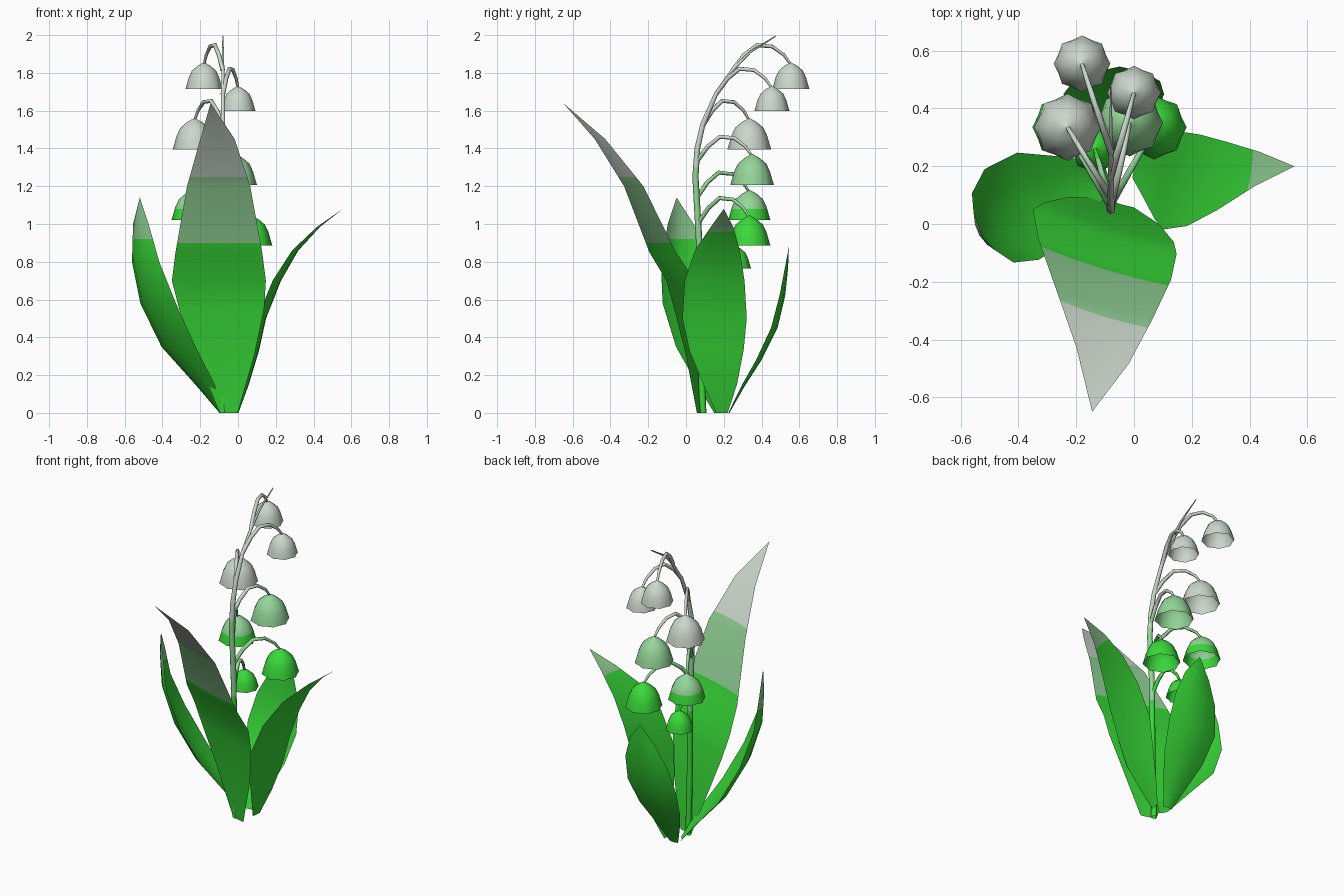
import bpy, bmesh
from math import cos, sin, pi, radians
from mathutils import Vector

cube = bpy.data.objects.get("Cube")
if cube:
    bpy.data.objects.remove(cube, do_unlink=True)


def material(name, rgb):
    mat = bpy.data.materials.new(name)
    mat.use_nodes = True
    mat.diffuse_color = (*rgb, 1)
    bsdf = mat.node_tree.nodes["Principled BSDF"]
    bsdf.inputs["Base Color"].default_value = (*rgb, 1)
    bsdf.inputs["Roughness"].default_value = 0.8
    return mat


SILVER = material("silver_white", (0.60, 0.68, 0.60))
FLOWER_BANDS = [material("fresh_green", (0.042, 0.70, 0.042)),
                material("pale_green", (0.30, 0.67, 0.32)), SILVER]
LEAF_BANDS = [material("leaf_green", (0.036, 0.64, 0.036)),
              material("leaf_pale_green", (0.27, 0.60, 0.285)), SILVER]


def loft(name, rings, closed, bands, heights):
    """Skin rows of points, then colour the faces in bands split at two heights."""
    bm = bmesh.new()
    rows = [[bm.verts.new(p) for p in ring] for ring in rings]
    n = len(rows[0])
    for low, high in zip(rows, rows[1:]):
        for i in range(n if closed else n - 1):
            j = (i + 1) % n
            bm.faces.new((low[i], low[j], high[j], high[i]))
    bmesh.ops.remove_doubles(bm, verts=bm.verts, dist=0.0005)
    for z in heights:
        bmesh.ops.bisect_plane(bm, geom=bm.verts[:] + bm.edges[:] + bm.faces[:],
                               plane_co=(0, 0, z), plane_no=(0, 0, 1))
    bmesh.ops.recalc_face_normals(bm, faces=bm.faces)
    for face in bm.faces:
        z = face.calc_center_median().z
        face.material_index = sum(z > h for h in heights)
        face.smooth = True
    mesh = bpy.data.meshes.new(name)
    bm.to_mesh(mesh)
    bm.free()
    for mat in bands:
        mesh.materials.append(mat)
    obj = bpy.data.objects.new(name, mesh)
    bpy.context.collection.objects.link(obj)


def leaf(name, spine, yaw, cup, pale_from):
    """Spine of (x, y, z, half width); yaw aims the blade across, cup curls its edges in."""
    across = Vector((cos(radians(yaw)), sin(radians(yaw)), 0))
    inward = Vector((-across.y, across.x, 0))
    rows = [[Vector((x, y, z)) + across * w * t + inward * cup * w * t * t
             for t in (-1, -0.5, 0, 0.5, 1)] for x, y, z, w in spine]
    loft(name, rows, False, LEAF_BANDS, (pale_from, 1.25))


def tube(name, path, r_start, r_end, heights, sides):
    """Tapered round stalk along a path."""
    pts = [Vector(p) for p in path]
    rings = []
    for k, p in enumerate(pts):
        tangent = (pts[min(k + 1, len(pts) - 1)] - pts[max(k - 1, 0)]).normalized()
        u = tangent.cross(Vector((1, 0, 0))).normalized()
        v = tangent.cross(u)
        r = r_start + (r_end - r_start) * (k / (len(pts) - 1)) ** 2
        rings.append([p + r * (u * cos(2 * pi * i / sides) + v * sin(2 * pi * i / sides))
                      for i in range(sides)])
    loft(name, rings, True, FLOWER_BANDS, heights)


# Leaves
leaf("front_leaf", [(-.05, .07, 0, .05), (-.07, .04, .3, .16), (-.09, -.005, .55, .235),
                    (-.105, -.04, .7, .26), (-.105, -.135, .85, .24), (-.105, -.285, 1.2, .175),
                    (-.11, -.46, 1.45, .095), (-.145, -.65, 1.64, 0)], -17, .05, .9)
leaf("right_leaf", [(0, .19, 0, .03), (.05, .18, .15, .09), (.1, .16, .33, .145),
                    (.135, .15, .5, .172), (.215, .15, .7, .16), (.31, .165, .86, .12),
                    (.43, .19, .985, .06), (.555, .2, 1.08, 0)], 82, .06, .96)
leaf("left_leaf", [(-.09, .17, 0, .03), (-.2, .13, .15, .1), (-.36, .07, .35, .175),
                   (-.47, .005, .58, .183), (-.525, -.035, .8, .14), (-.535, -.04, 1.0, .08),
                   (-.52, -.05, 1.14, 0)], -59, .3, .92)
leaf("back_leaf", [(-.07, .23, 0, .03), (-.07, .31, .14, .09), (-.07, .4, .28, .145),
                   (-.07, .485, .45, .174), (-.06, .525, .62, .15), (-.05, .54, .76, .09),
                   (-.05, .545, .88, 0)], 180, .2, .95)

# Arching main stem, as (y, z) points
STEM = [(.09, 0), (.075, .4), (.07, .9), (.05, 1.25), (.06, 1.4), (.09, 1.53),
        (.16, 1.69), (.25, 1.82), (.34, 1.91), (.475, 1.995)]
tube("main_stem", [(-.08, y, z) for y, z in STEM], .018, .003, (.8, 1.3), 6)


def stem_at(z):
    for (y0, z0), (y1, z1) in zip(STEM, STEM[1:]):
        if z0 <= z <= z1:
            return Vector((-.08, y0 + (y1 - y0) * (z - z0) / (z1 - z0), z))


# Bell flowers, each as x, y, top height, rim radius
BELLS = [(-.18, .555, 1.855, .098), (0, .455, 1.73, .093), (-.23, .335, 1.56, .116),
         (-.015, .35, 1.37, .116), (-.24, .335, 1.18, .112), (.07, .335, 1.045, .112),
         (-.135, .26, .885, .084)]
PROFILE = [(.03, 1.42), (.35, 1.24), (.65, .98), (.82, .62), (.91, .3), (1, 0)]
SIDES = 16
for n, (x, y, top, radius) in enumerate(BELLS, 1):
    rings = []
    for k, (r, h) in enumerate(PROFILE):
        pinch = .9 if k == len(PROFILE) - 1 else .96
        rings.append([(x + radius * r * (pinch if i % 2 else 1) * cos(2 * pi * i / SIDES),
                       y + radius * r * (pinch if i % 2 else 1) * sin(2 * pi * i / SIDES),
                       top + radius * (h - 1.42)) for i in range(SIDES)])
    loft(f"bell_{n}", rings, True, FLOWER_BANDS, (1.08, 1.385))

    # Thin stalk rising from the stem and bowing over to the bell
    start, end = stem_at(top - .04), Vector((x, y, top - .01))
    path = [start.lerp(end, t) + Vector((0, 0, lift))
            for t, lift in ((0, 0), (.2, .075), (.42, .12), (.68, .105), (.88, .055), (1, 0))]
    tube(f"bell_stalk_{n}", path, .013, .007, (.95, 1.38), 5)
